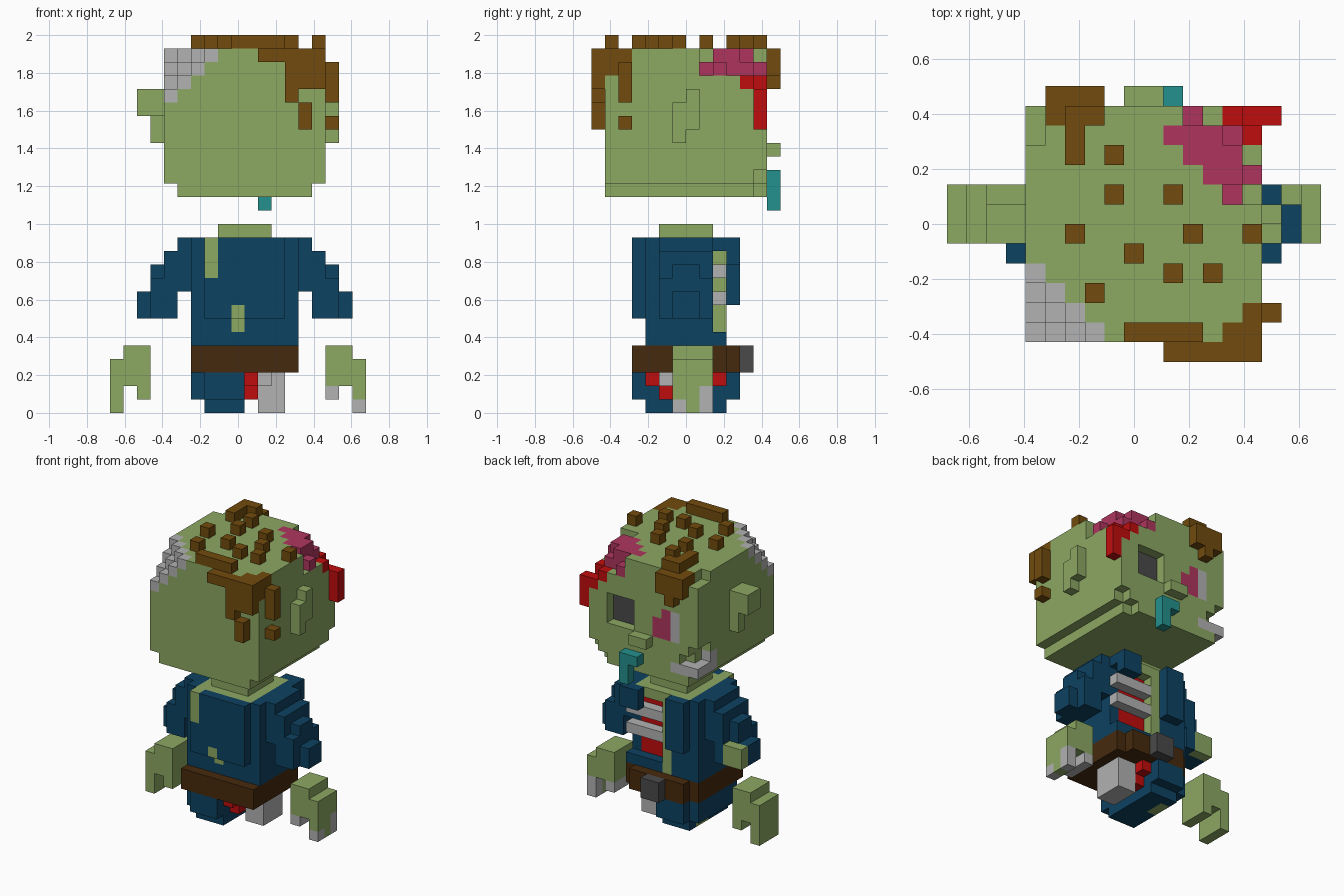
import bpy, bmesh

if "Cube" in bpy.data.objects:
    bpy.data.objects.remove(bpy.data.objects["Cube"])

V = 1 / 14  # cube size; the grid is 19 x 14 x 28 cells

COLOURS = {
    "skin_green": (0.262, 0.392, 0.122), "shirt_blue": (0.004, 0.054, 0.12),
    "hair_brown": (0.165, 0.07, 0.004), "belt_brown": (0.061, 0.023, 0.004),
    "bone_grey": (0.445, 0.445, 0.445), "blood_red": (0.527, 0.004, 0.004),
    "flesh_pink": (0.429, 0.036, 0.114), "tongue_teal": (0.017, 0.283, 0.27),
    "dark_grey": (0.068, 0.068, 0.068),
}
GREEN, BLUE, HAIR, BELT, BONE, RED, PINK, TEAL, DARK = range(9)
mats = []
for name, rgb in COLOURS.items():
    m = bpy.data.materials.new(name)
    m.diffuse_color = (*rgb, 1)
    m.use_nodes = True
    m.node_tree.nodes["Principled BSDF"].inputs["Base Color"].default_value = m.diffuse_color
    mats.append(m)

vox = {}  # cell -> (part, colour)


def span(r):
    return range(r[0], r[1] + 1) if isinstance(r, tuple) else range(r, r + 1)


def cells(i, j, k):
    return [(a, b, c) for a in span(i) for b in span(j) for c in span(k)]


def fill(part, col, i, j, k):
    for c in cells(i, j, k):
        vox[c] = (part, col)


def cut(i, j, k):
    for c in cells(i, j, k):
        vox.pop(c, None)


# Head block with narrower chin
fill("head", GREEN, (4, 15), (1, 12), (17, 26))
fill("head", GREEN, (5, 14), (1, 12), 16)
cut(15, 12, 17)
cut(14, 12, 16)
cut(4, (11, 12), 26)

# Exposed skull corner, stepped diagonally
for c in cells((4, 7), (1, 4), (23, 26)):
    s = (c[0] - 4) + (c[1] - 1) + (26 - c[2])
    if s < 3:
        vox.pop(c)
    elif s == 3:
        vox[c] = ("head", BONE)

# Open head wound: column tops, then their colours
wound = {(11, 11): (26, PINK), (12, 11): (26, PINK), (13, 11): (26, PINK),
         (14, 11): (25, PINK), (15, 11): (24, RED), (12, 12): (25, PINK),
         (13, 12): (24, GREEN), (14, 12): (24, RED), (15, 12): (23, RED),
         (12, 10): (26, PINK), (13, 10): (26, PINK), (14, 10): (26, PINK),
         (15, 10): (24, GREEN), (13, 9): (26, PINK), (14, 9): (26, PINK),
         (15, 9): (25, PINK), (14, 8): (25, PINK), (15, 8): (24, GREEN)}
for (i, j), (top, col) in wound.items():
    cut(i, j, (top + 1, 26))
    fill("head", col, i, j, (top if col != PINK else 25, top))
fill("blood_drip", RED, 16, 12, (21, 23))

# Ears
fill("right_ear", GREEN, 16, 6, (20, 22))
fill("right_ear", GREEN, 16, 7, (21, 23))
fill("left_ear", GREEN, 3, 7, (20, 23))
fill("left_ear", GREEN, 3, 6, (22, 23))
fill("left_ear", GREEN, 2, (6, 7), (22, 23))

# Face: hollow eye, damaged eye, nose, tongue
cut((11, 13), 12, (20, 22))
fill("head", DARK, (11, 13), 11, (20, 22))
fill("head", PINK, 7, 12, (20, 22))
fill("head", PINK, 8, 12, (20, 21))
fill("head", BONE, 6, 12, (20, 22))
fill("nose", GREEN, (9, 10), 13, 19)
fill("tongue", TEAL, (10, 11), 13, 17)
fill("tongue", TEAL, 11, 13, (15, 16))

# Bare jaw corner
cut(4, (11, 12), (18, 19))
cut(5, 12, 18)
fill("jaw_bone", BONE, 4, (10, 12), 17)
fill("jaw_bone", BONE, (5, 6), 12, 17)
fill("jaw_bone", BONE, 4, 10, 18)

# Hair dots on the crown
for i, j in [(8, 10), (8, 8), (11, 8), (6, 6), (12, 6), (15, 6), (9, 5),
             (11, 4), (13, 4), (7, 3)]:
    fill("hair", HAIR, i, j, 27)
# Fringe over the face
fill("hair", HAIR, 6, (10, 11), 27)
fill("hair", HAIR, (6, 7), 12, 27)
fill("hair", HAIR, 5, 12, 26)
fill("hair", HAIR, (5, 7), 13, (25, 26))
fill("hair", HAIR, 6, 13, 24)
# Hanging tuft on the opposite corner
fill("hair", HAIR, (9, 12), 1, 27)
fill("hair", HAIR, (11, 15), 0, 26)
fill("hair", HAIR, (13, 15), 0, (24, 25))
fill("hair", HAIR, 13, 0, 23)
fill("hair", HAIR, 14, 0, (21, 22))
fill("hair", HAIR, (14, 15), 1, (25, 26))
fill("hair", HAIR, 15, 2, 26)
fill("hair", HAIR, 16, 2, (23, 25))
fill("hair", HAIR, 16, 2, 21)

# Neck and torso
fill("neck", GREEN, (8, 11), (5, 8), 13)
fill("torso", BLUE, (6, 13), (4, 9), (5, 12))
fill("torso", BLUE, (7, 12), 3, (7, 12))
fill("torso", BLUE, (7, 8), 10, (8, 12))
fill("torso", BLUE, (12, 13), 10, (11, 12))
fill("torso", GREEN, (7, 12), (4, 9), 12)
fill("torso", GREEN, 7, 3, (10, 12))
fill("torso", GREEN, 9, 3, 7)
fill("torso", GREEN, 9, 4, 6)

# Torn side: chest strip, red inside, ribs
cut((10, 13), 9, (6, 11))
fill("torso", GREEN, 9, 9, (5, 12))
fill("torso", RED, (10, 12), 8, (5, 11))
for k in (8, 10):
    fill("ribs", BONE, (10, 13), 9, k)

# Sleeves, mirrored about the body centre
for side, f in (("left", lambda i: i), ("right", lambda i: 19 - i)):
    part = side + "_sleeve"
    for i, j, k in [(5, (5, 8), (9, 12)), (4, (5, 8), (7, 11)), (3, (5, 8), (7, 9)),
                    (3, (6, 7), 10), (2, (6, 7), (7, 8))]:
        fill(part, BLUE, f(i), j, k)
fill("left_sleeve", GREEN, (2, 3), 8, (7, 8))
cut(3, 8, 9)

# Belt and buckle
fill("belt", BELT, (6, 13), (3, 10), (3, 4))
for i in (6, 13):
    cut(i, 10, (3, 4))
fill("buckle", DARK, (9, 10), 11, (3, 4))

# Trouser half, torn flesh and bare bone below the belt
fill("trousers", BLUE, (6, 9), (4, 9), (1, 2))
fill("trousers", BLUE, (7, 9), 3, (1, 2))
fill("trousers", BLUE, (7, 9), 10, (1, 2))
fill("trousers", BLUE, (7, 9), (4, 9), 0)
fill("trousers", GREEN, 7, (7, 8), 0)
fill("torn_leg", RED, 10, (5, 8), (1, 2))
fill("torn_leg", RED, 10, 4, 2)
fill("torn_leg", RED, 10, 9, 2)
fill("leg_bone", BONE, (11, 12), (6, 8), (0, 2))
fill("leg_bone", BONE, 11, 5, 2)

# Floating hands
for side, f in (("left", lambda i: i), ("right", lambda i: 18 - i)):
    part = side + "_hand"
    for i, k in [(0, (0, 3)), (1, (2, 4)), (2, (1, 4))]:
        fill(part, GREEN, f(i), (6, 8), k)
fill("right_hand", BONE, 16, (6, 8), 1)
fill("right_hand", BONE, 18, 6, 0)
fill("right_hand", BONE, 18, 8, (0, 1))

# Turn the exposed cube sides into one mesh per part
CORNERS = ((0, 0), (1, 0), (1, 1), (0, 1))


def build(part):
    bm = bmesh.new()
    for c, (p, col) in vox.items():
        if p != part:
            continue
        for axis in range(3):
            for sign in (0, 1):
                n = list(c)
                n[axis] += 1 if sign else -1
                if tuple(n) in vox:
                    continue
                vs = []
                for u, w in (CORNERS if sign else CORNERS[::-1]):
                    q = list(c)
                    q[axis] += sign
                    q[(axis + 1) % 3] += u
                    q[(axis + 2) % 3] += w
                    vs.append(bm.verts.new(((q[0] - 9.5) * V, (q[1] - 7) * V, q[2] * V)))
                bm.faces.new(vs).material_index = col
    bmesh.ops.remove_doubles(bm, verts=bm.verts, dist=0.001)
    me = bpy.data.meshes.new(part)
    bm.to_mesh(me)
    bm.free()
    for m in mats:
        me.materials.append(m)
    bpy.context.collection.objects.link(bpy.data.objects.new(part, me))


for part in sorted({p for p, _ in vox.values()}):
    build(part)
